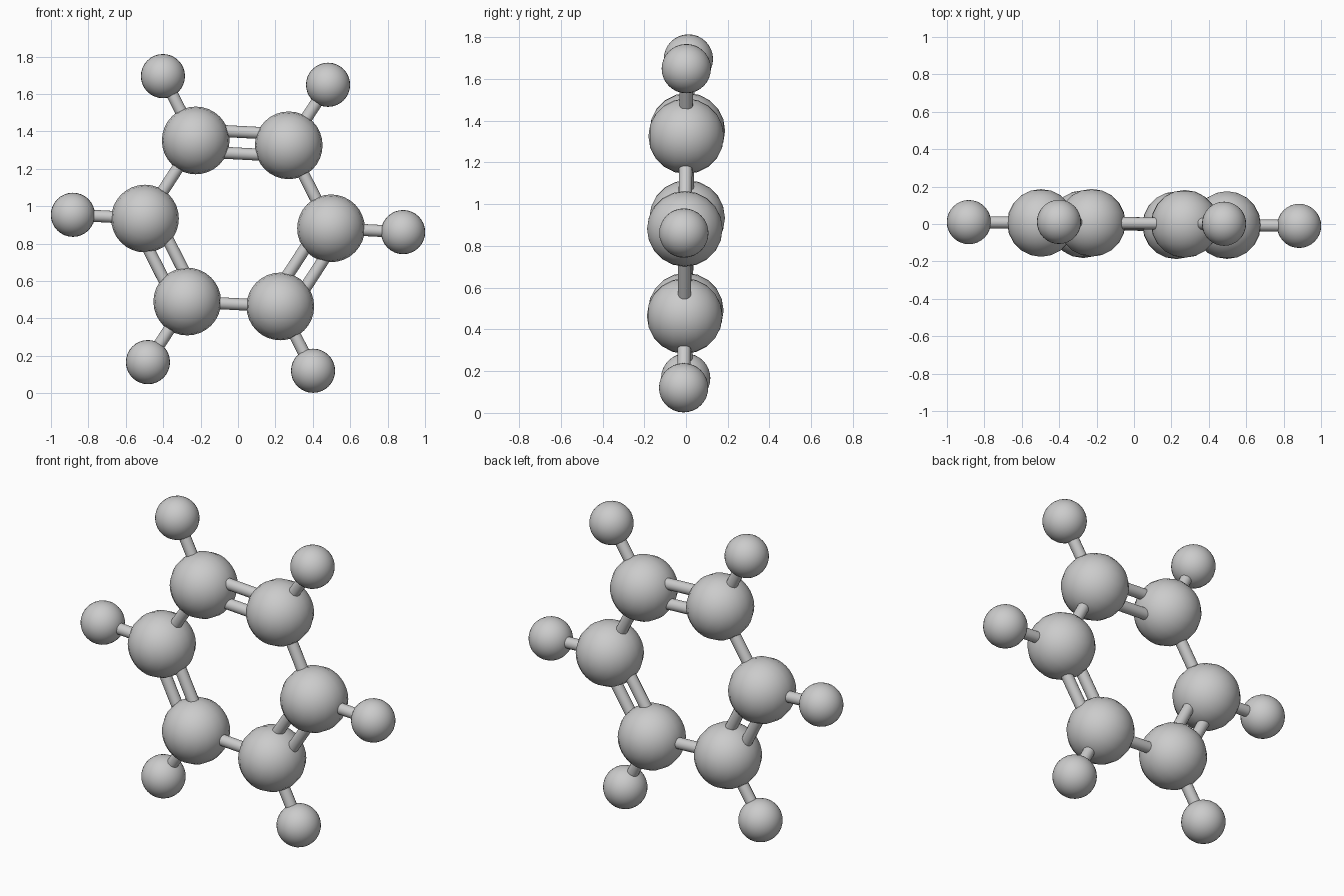
import bpy
import math
from mathutils import Vector

if "Cube" in bpy.data.objects:
    bpy.data.objects.remove(bpy.data.objects["Cube"])

CENTER_Z = 0.908
RING_R, OUTER_R = 0.498, 0.884
CARBON_R, HYDROGEN_R, BOND_R = 0.181, 0.118, 0.032
DOUBLE_OFFSET = 0.058


def place(radius, degrees):
    """Point on the ring plane, which leans very slightly off y = 0."""
    a = math.radians(degrees)
    x, z = radius * math.cos(a), radius * math.sin(a)
    return Vector((x, -0.011 * x + 0.009 * z, CENTER_Z + z))


def ball(name, pos, radius, rings):
    # Poles face front and back
    bpy.ops.mesh.primitive_uv_sphere_add(segments=32, ring_count=rings, radius=radius,
                                         location=pos, rotation=(math.pi / 2, 0, 0))
    bpy.context.object.name = name
    bpy.ops.object.shade_smooth()


def rod(name, a, b):
    d = b - a
    bpy.ops.mesh.primitive_cylinder_add(vertices=16, radius=BOND_R, depth=d.length,
                                        location=(a + b) / 2)
    ob = bpy.context.object
    ob.name = name
    ob.rotation_euler = d.to_track_quat('Z', 'Y').to_euler()
    bpy.ops.object.shade_smooth_by_angle(angle=math.radians(40))


for i in range(6):
    angle = 57 + 60 * i
    carbon, hydrogen = place(RING_R, angle), place(OUTER_R, angle)
    following = place(RING_R, angle + 60)

    # Atoms and the spoke joining them
    ball(f"large_atom_{i + 1}", carbon, CARBON_R, 10)
    ball(f"small_atom_{i + 1}", hydrogen, HYDROGEN_R, 16)
    rod(f"outer_bond_{i + 1}", carbon, hydrogen)

    # Ring bonds alternate between double and single
    if i % 2 == 0:
        outward = (place(1, angle + 30) - place(0, 0)).normalized() * DOUBLE_OFFSET
        rod(f"double_bond_outer_{i + 1}", carbon + outward, following + outward)
        rod(f"double_bond_inner_{i + 1}", carbon - outward, following - outward)
    else:
        rod(f"single_bond_{i + 1}", carbon, following)
